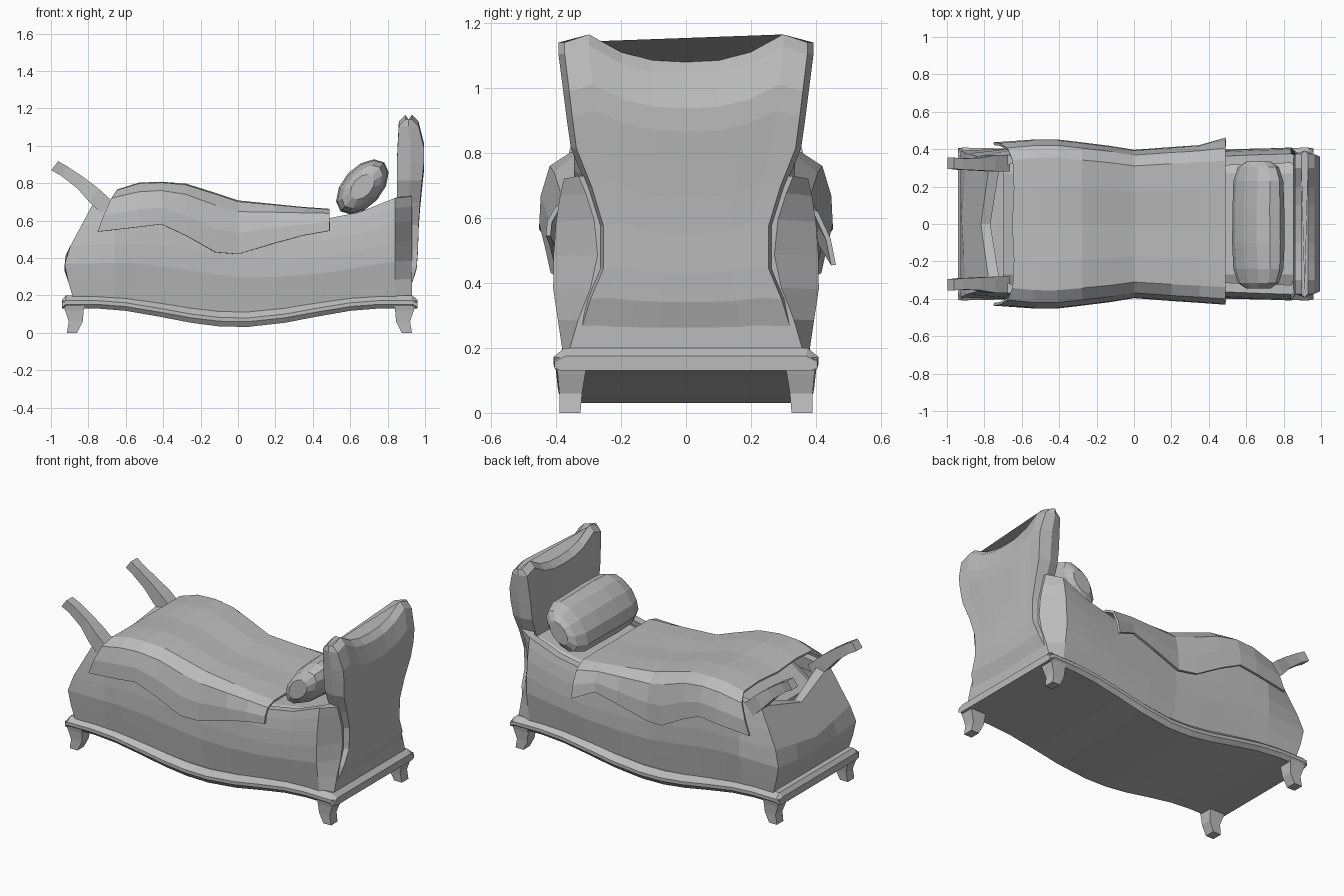
import bpy, bmesh, math

cube = bpy.data.objects.get("Cube")
if cube:
    bpy.data.objects.remove(cube, do_unlink=True)

grey = bpy.data.materials.new("plain_grey")
grey.use_nodes = True
grey.diffuse_color = (0.5, 0.5, 0.5, 1)
grey.node_tree.nodes["Principled BSDF"].inputs["Base Color"].default_value = (0.5, 0.5, 0.5, 1)


def curve(points, v):
    """Piecewise linear lookup."""
    if v <= points[0][0]:
        return points[0][1]
    for (a, p), (b, q) in zip(points, points[1:]):
        if v <= b:
            return p + (q - p) * (v - a) / (b - a)
    return points[-1][1]


def loft(name, rings, closed=True, caps=True):
    """Skin a list of equal-length rings."""
    bm = bmesh.new()
    rows = [[bm.verts.new(p) for p in ring] for ring in rings]
    n = len(rows[0])
    for r, s in zip(rows, rows[1:]):
        for i in range(n if closed else n - 1):
            j = (i + 1) % n
            bm.faces.new((r[i], r[j], s[j], s[i]))
    if caps:
        bm.faces.new(rows[0])
        bm.faces.new(rows[-1])
    bmesh.ops.recalc_face_normals(bm, faces=bm.faces)
    mesh = bpy.data.meshes.new(name)
    bm.to_mesh(mesh)
    bm.free()
    mesh.materials.append(grey)
    obj = bpy.data.objects.new(name, mesh)
    bpy.context.collection.objects.link(obj)
    return obj


def sag(x):
    """0 in the middle of the bed, 1 at the ends."""
    return (1 - math.cos(math.pi * min(1, abs(x) / 0.78))) / 2


# Sagging platform with a moulded rim
def platform_ring(x, shrink, low, high):
    w = 0.39 + 0.02 * abs(x) - shrink
    b = 0.03 + 0.1 * sag(x)
    t = 0.11 + 0.09 * sag(x)
    z0, z1 = b + (t - b) * low, b + (t - b) * high
    m = z0 + (z1 - z0) * 0.6
    half = [(w - 0.02, z0), (w, m - 0.02), (w, m), (w - 0.035, z1)]
    return [(x, y, z) for y, z in half] + [(x, -y, z) for y, z in reversed(half)]


xs = [-0.92, -0.75, -0.6, -0.42, -0.25, -0.1, 0.05, 0.25, 0.42, 0.6, 0.75, 0.93]
loft("platform", [platform_ring(-0.94, 0.005, 0, 0.65)]
     + [platform_ring(x, 0, 0, 1) for x in xs]
     + [platform_ring(0.96, 0.005, 0, 0.65)])

# Four curved legs
for end, a, b in (("foot", -1, 0.0), ("head", 1, 0.015)):
    for side, s in (("left", 1), ("right", -1)):
        profile = [(0.0, 0.86, 0.915, 0.325, 0.39), (0.06, 0.83, 0.905, 0.32, 0.39),
                   (0.12, 0.825, 0.925, 0.31, 0.395), (0.17, 0.82, 0.94, 0.30, 0.405)]
        loft(f"{end}_leg_{side}", [
            [(a * x0 + b, s * y0, z), (a * x1 + b, s * y0, z),
             (a * x1 + b, s * y1, z), (a * x0 + b, s * y1, z)]
            for z, x0, x1, y0, y1 in profile])

# Bulging bed frame with a leaning foot panel
FOOT_X = [(0.19, -0.88), (0.34, -0.93), (0.42, -0.92), (0.55, -0.85), (0.7, -0.77)]
FOOT_W = [(0.19, 0.38), (0.35, 0.395), (0.5, 0.37), (0.7, 0.345)]
HEAD_W = [(0.2, 0.35), (0.34, 0.305), (0.43, 0.262), (0.56, 0.262), (0.68, 0.3),
          (0.8, 0.35), (0.97, 0.37), (1.1, 0.385)]
RAIL = [(-0.66, 0.71), (-0.45, 0.74), (-0.2, 0.70), (0, 0.64), (0.45, 0.605),
        (0.7, 0.655), (0.86, 0.73)]
HALF = [(-0.66, 0.395), (0, 0.365), (0.8, 0.4)]
BULGE = [(0, 0.95), (0.4, 1.03), (0.7, 1.01), (0.9, 0.97), (1, 0.94)]
SIDES = [-0.66, -0.55, -0.35, -0.15, 0, 0.2, 0.45, 0.65, 0.84]


def frame_ring(u, inset=0):
    ring = []
    for f in (1, 0.5, 0, -0.5, -1):
        z = 0.18 + u * (0.70 - 0.09 * (1 - abs(f)) - 0.18)
        ring.append((curve(FOOT_X, z) + inset, f * (curve(FOOT_W, z) - inset), z))
    side = []
    for x in SIDES:
        b = 0.1 + 0.09 * sag(x)
        z = b + u * (curve(RAIL, x) - b)
        side.append((x, curve(HALF, x) * curve(BULGE, u) - inset, z))
    z = 0.19 + u * 0.54
    side.append((0.93 - inset, curve(HEAD_W, z) + 0.01 - inset, z))
    return ring + [(x, -y, z) for x, y, z in side] + side[::-1]


loft("bed_frame", [frame_ring(u) for u in (0, 0.18, 0.36, 0.55, 0.75, 0.9, 1)]
     + [frame_ring(1, 0.05), frame_ring(0.85, 0.055)], caps=False)

# Mattress
loft("mattress", [[(x, y, z) for y, z in
                   ((-0.33, 0.4), (-0.33, t - 0.03), (-0.27, t), (0.27, t),
                    (0.33, t - 0.03), (0.33, 0.4))]
                  for x, t in ((-0.7, 0.58), (-0.5, 0.72), (-0.2, 0.68), (0, 0.62),
                               (0.45, 0.6), (0.7, 0.64), (0.88, 0.7))])

# Headboard with flared ears and a pinched waist
BACK_X = [(0.2, 0.91), (0.36, 0.96), (0.55, 0.965), (0.7, 0.975), (0.95, 1.0), (1.1, 0.965)]
FRONT_X = [(0.2, 0.84), (0.4, 0.87), (0.7, 0.85), (0.9, 0.85), (1.1, 0.86)]
CREST = [(0, 1.08), (0.27, 1.085), (0.53, 1.11), (0.8, 1.165), (1, 1.14)]


def headboard_ring(t, narrow=0):
    z = 0.2 + 0.9 * t
    w = curve(HEAD_W, z)
    back, front = curve(BACK_X, z) - narrow, curve(FRONT_X, z) + narrow
    fs = [-1, -0.8, -0.53, -0.27, 0, 0.27, 0.53, 0.8, 1]
    mid = (back + front) / 2

    def point(x, f, k=1.0):
        drop = 0.0 if narrow else 0.035 * t ** 4
        return (x, f * w * k, 0.2 + t * (curve(CREST, abs(f)) - 0.2) - drop)
    return ([point(back, f, 0.97) for f in fs] + [point(mid, 1, 1.02)]
            + [point(front, f, 0.97) for f in fs[::-1]] + [point(mid, -1, 1.02)])


loft("headboard", [headboard_ring(t) for t in
                   (0, 0.16, 0.26, 0.4, 0.53, 0.66, 0.77, 0.86, 1)]
     + [headboard_ring(1, 0.035)])

# Horn-shaped posts on the foot panel
for side, s in (("left", 1), ("right", -1)):
    path = [(-0.69, 0.66, 0.325, 0.045), (-0.77, 0.735, 0.325, 0.043),
            (-0.84, 0.80, 0.32, 0.034), (-0.93, 0.865, 0.32, 0.03),
            (-0.98, 0.893, 0.325, 0.03)]
    loft(f"foot_post_{side}", [
        [(x + dx * r * 0.6, s * y + dy * r, z + dx * r * 0.8)
         for dx, dy in ((-1, -1), (1, -1), (1, 1), (-1, 1))] for x, z, y, r in path])

# Draped blanket
sections = [(-0.64, 0.76, 0.425, 0.54), (-0.53, 0.795, 0.44, 0.565), (-0.41, 0.80, 0.44, 0.58),
            (-0.28, 0.79, 0.425, 0.52), (-0.12, 0.74, 0.405, 0.43), (0, 0.70, 0.385, 0.42),
            (0.2, 0.68, 0.4, 0.48), (0.35, 0.665, 0.41, 0.52), (0.49, 0.655, 0.42, 0.545)]
DRAPE = [(1.01, 1), (1, 0.6), (0.94, 0.2), (0.8, 0.02), (0.45, 0), (0, 0.03)]
rows = []
for i, (x, top, w, low) in enumerate(sections):
    row = []
    for s in (-1, 1):
        flare = 0.03 if s > 0 and i == len(sections) - 1 else 0
        half = [(x - (0.11 * d ** 0.7 if i == 0 else 0), s * (f * w + flare * d),
                 top - d * (top - low + 3 * flare)) for f, d in DRAPE]
        row += half if s < 0 else half[-2::-1]
    rows.append(row)
blanket = loft("blanket", rows, closed=False, caps=False)
solid = blanket.modifiers.new("thickness", "SOLIDIFY")
solid.thickness = 0.015
solid.offset = 0

# Plump pillow leaning on the headboard
tilt = math.radians(48)
rings = []
for y, k, flat in ((-0.345, 0.45, 0.5), (-0.315, 0.8, 0.75), (-0.24, 0.97, 0.95),
                   (-0.1, 1, 1.05), (0.08, 0.98, 1.05), (0.23, 0.97, 0.95),
                   (0.305, 0.8, 0.75), (0.335, 0.45, 0.5)):
    ring = []
    for i in range(12):
        a = math.tau * i / 12
        p, q = 0.175 * k * math.cos(a), 0.1 * flat * math.sin(a)
        ring.append((0.665 + p * math.cos(tilt) - q * math.sin(tilt), y,
                     0.78 + p * math.sin(tilt) + q * math.cos(tilt)))
    rings.append(ring)
loft("pillow", rings)
